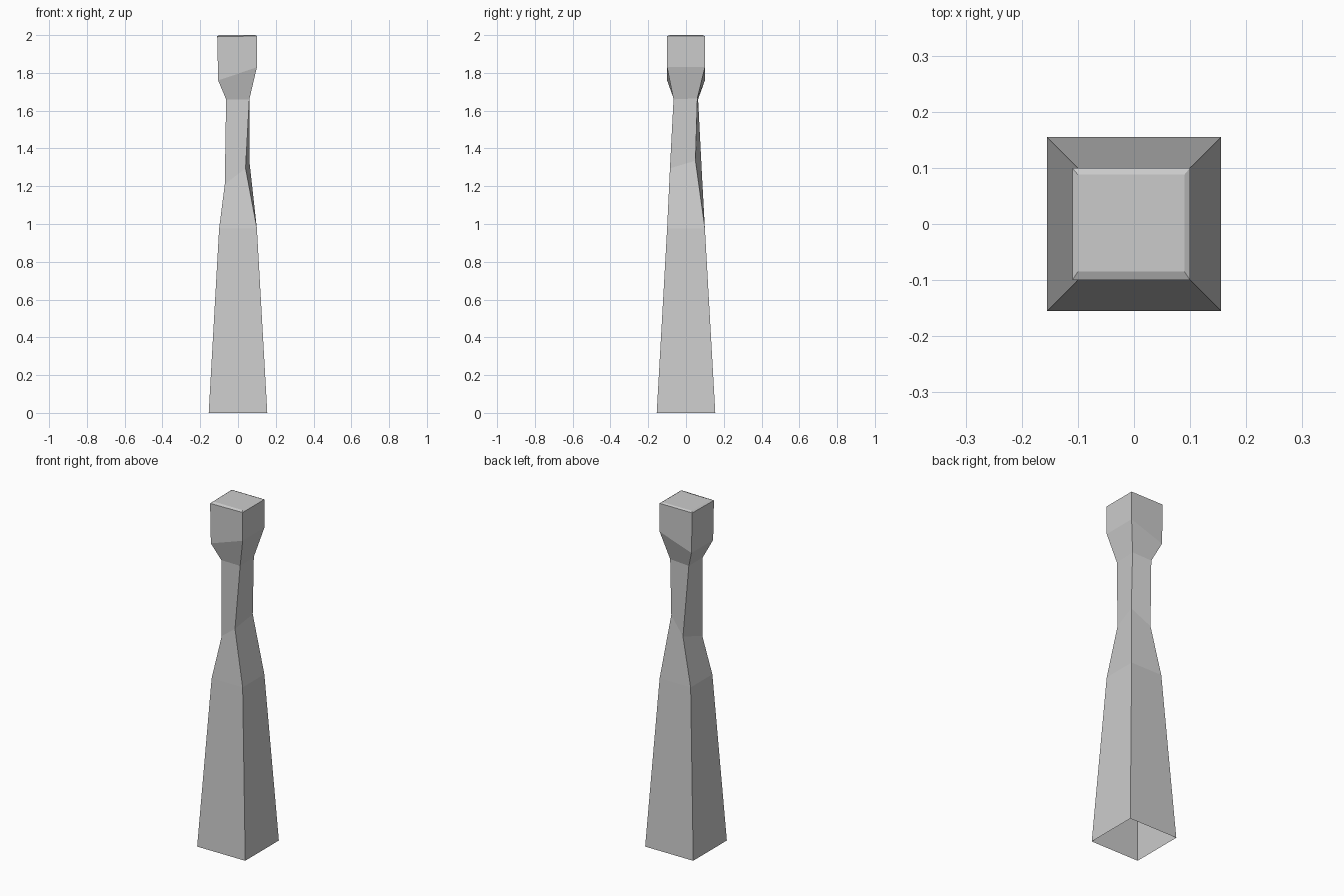
import bpy, bmesh


def square(h, z):
    """Four corners of a level square ring, counter-clockwise from front left."""
    return [(-h, -h, z), (h, -h, z), (h, h, z), (-h, h, z)]


# Rings from the open foot up to the flat top
rings = [
    square(0.155, 0.0),
    square(0.10, 0.975),
    # twisted, slanted waist
    [(-0.07, -0.05, 1.21), (0.04, -0.085, 1.295), (0.06, 0.05, 1.335), (-0.04, 0.085, 1.25)],
    # neck
    [(-0.063, -0.064, 1.66), (0.06, -0.066, 1.66), (0.06, 0.06, 1.665), (-0.063, 0.064, 1.66)],
    # slanted underside of the head
    [(-0.105, -0.10, 1.76), (0.10, -0.10, 1.83), (0.10, 0.10, 1.83), (-0.105, 0.10, 1.76)],
    # top edge and slightly raised cap
    [(-0.11, -0.10, 1.992), (0.10, -0.10, 1.995), (0.10, 0.10, 1.995), (-0.11, 0.10, 1.995)],
    [(-0.10, -0.085, 2.0), (0.09, -0.085, 2.0), (0.09, 0.088, 2.0), (-0.10, 0.088, 2.0)],
]

bm = bmesh.new()
loops = [[bm.verts.new(co) for co in ring] for ring in rings]
for low, high in zip(loops, loops[1:]):
    for i in range(4):
        j = (i + 1) % 4
        bm.faces.new((low[i], low[j], high[j], high[i]))
bm.faces.new(loops[-1])

# Carved post
mesh = bpy.data.meshes.new("carved_post")
bm.to_mesh(mesh)
bm.free()
post = bpy.data.objects.new("carved_post", mesh)
bpy.context.collection.objects.link(post)
